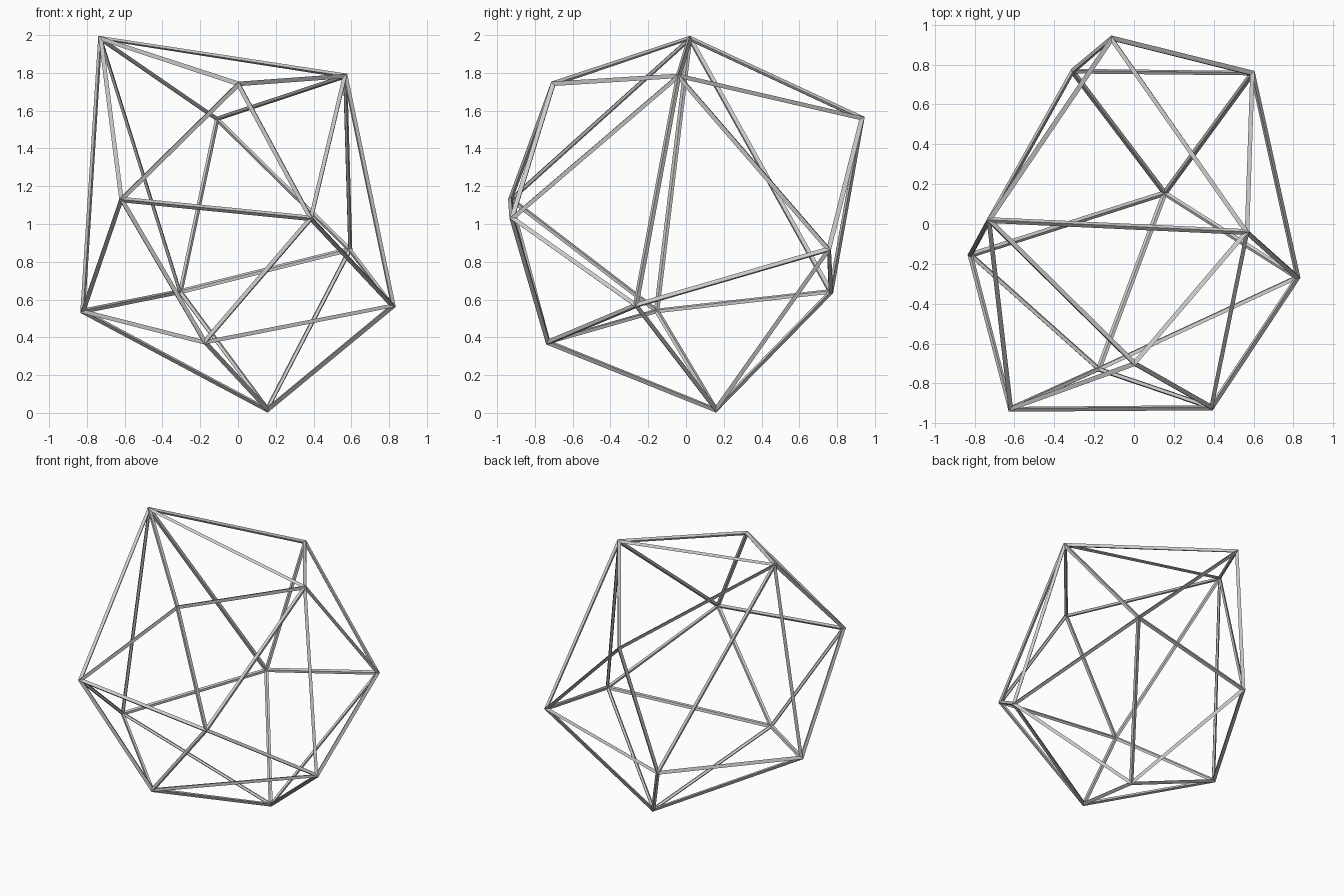
import bpy, bmesh

if "Cube" in bpy.data.objects:
    bpy.data.objects.remove(bpy.data.objects["Cube"])

# Corner points of the irregular twenty-faced cage
corners = [
    (-0.73, 0.02, 1.985), (0.568, -0.04, 1.785),
    (0.003, -0.703, 1.743), (-0.112, 0.933, 1.56),
    (-0.62, -0.93, 1.13), (0.388, -0.922, 1.03),
    (0.595, 0.757, 0.865), (-0.308, 0.767, 0.64),
    (0.822, -0.267, 0.567), (-0.822, -0.155, 0.537),
    (-0.177, -0.73, 0.373), (0.155, 0.156, 0.016),
]

# Closed faceted shell stretched over the corners
bm = bmesh.new()
for co in corners:
    bm.verts.new(co)
bmesh.ops.convex_hull(bm, input=bm.verts[:])
bmesh.ops.recalc_face_normals(bm, faces=bm.faces[:])
mesh = bpy.data.meshes.new("strut_cage")
bm.to_mesh(mesh)
bm.free()
cage = bpy.data.objects.new("strut_cage", mesh)
bpy.context.collection.objects.link(cage)

# Turn every shell edge into a thin flat-sided strut
wire = cage.modifiers.new("struts", 'WIREFRAME')
wire.thickness = 0.03
wire.offset = 0
wire.use_even_offset = True
wire.use_replace = True
